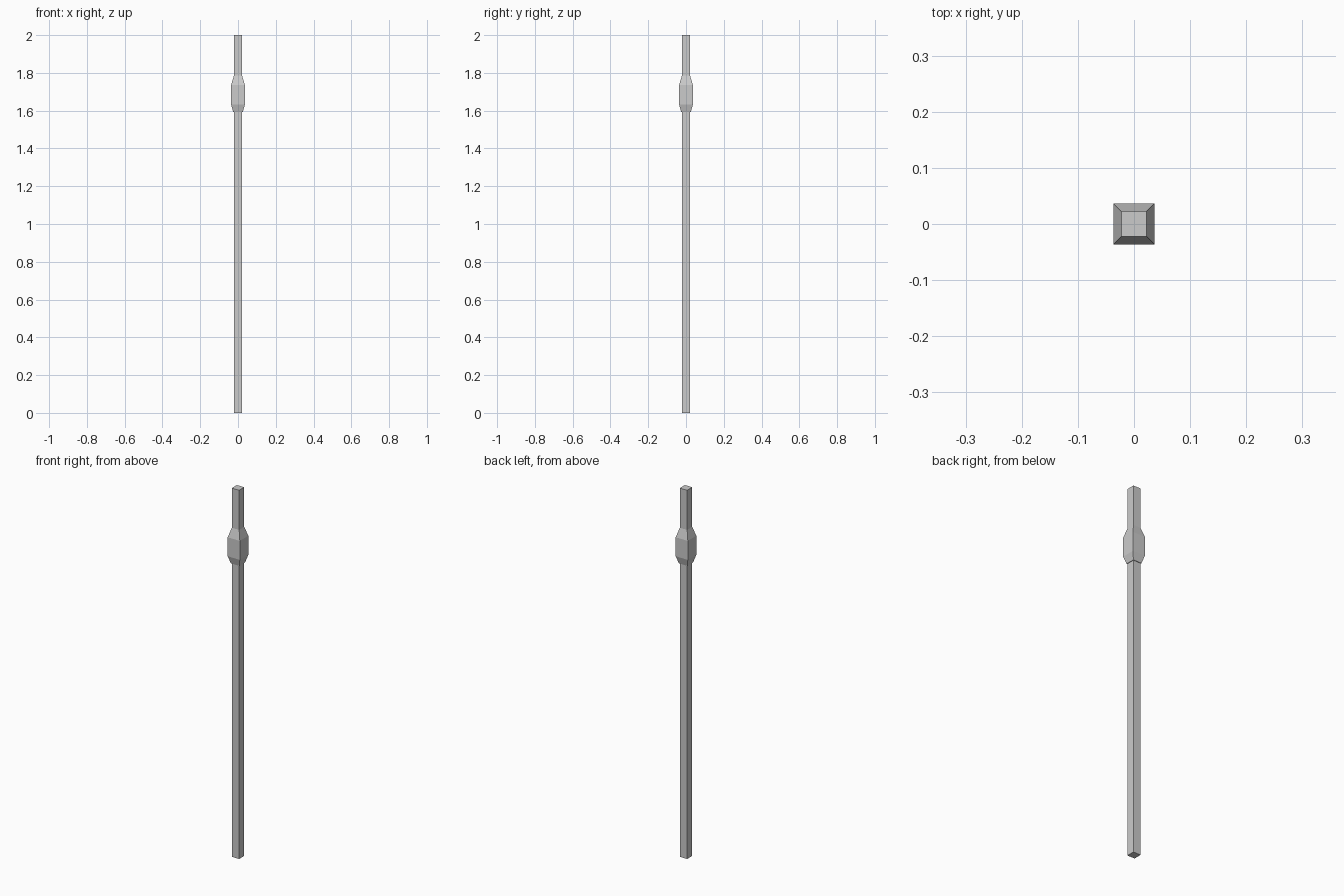
import bpy, bmesh

if "Cube" in bpy.data.objects:
    bpy.data.objects.remove(bpy.data.objects["Cube"])


def square_loft(name, sections):
    """Capped square column through (half_width, z) sections."""
    bm = bmesh.new()
    rings = [[bm.verts.new((sx * r, sy * r, z))
              for sx, sy in ((-1, -1), (1, -1), (1, 1), (-1, 1))]
             for r, z in sections]
    for a, b in zip(rings, rings[1:]):
        for i in range(4):
            j = (i + 1) % 4
            bm.faces.new((a[i], a[j], b[j], b[i]))
    bm.faces.new(rings[0][::-1])
    bm.faces.new(rings[-1])
    mesh = bpy.data.meshes.new(name)
    bm.to_mesh(mesh)
    bm.free()
    obj = bpy.data.objects.new(name, mesh)
    bpy.context.collection.objects.link(obj)
    return obj


# Long square shaft
square_loft("shaft", [(0.022, 0), (0.022, 2)])

# Bevelled collar near the top
square_loft("collar", [(0.025, 1.592), (0.0365, 1.632), (0.0365, 1.735), (0.022, 1.785)])
